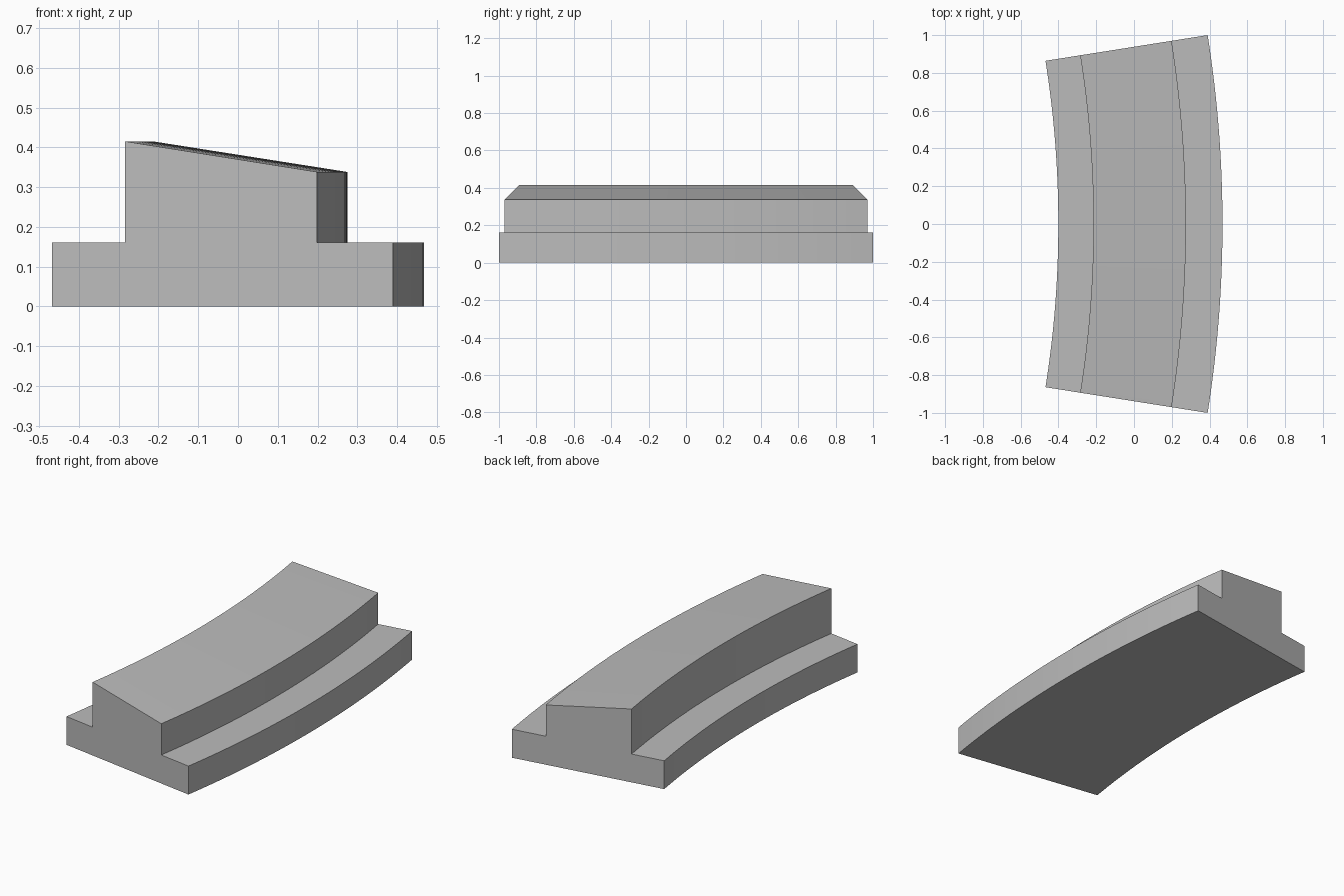
import bpy, bmesh, math

if "Cube" in bpy.data.objects:
    bpy.data.objects.remove(bpy.data.objects["Cube"])

HALF_ANGLE = math.radians(9)
SEGMENTS = 32
CENTRE_X = -5.9235          # axis of the curved sweep

# Stepped cross-section: (radius, height)
PROFILE = [(5.523, 0), (6.392, 0), (6.392, 0.161), (6.1985, 0.161),
           (6.1985, 0.338), (5.709, 0.415), (5.709, 0.16), (5.523, 0.16)]

grey = bpy.data.materials.new("light grey")
grey.diffuse_color = (0.5, 0.5, 0.5, 1)
grey.use_nodes = True
grey.node_tree.nodes["Principled BSDF"].inputs["Base Color"].default_value = grey.diffuse_color

# Curved rail segment: sweep the section along the arc and cap both ends
bm = bmesh.new()
rings = []
for i in range(SEGMENTS + 1):
    a = -HALF_ANGLE + 2 * HALF_ANGLE * i / SEGMENTS
    rings.append([bm.verts.new((CENTRE_X + r * math.cos(a), r * math.sin(a), z))
                  for r, z in PROFILE])
n = len(PROFILE)
for a, b in zip(rings, rings[1:]):
    for j in range(n):
        k = (j + 1) % n
        bm.faces.new((a[j], a[k], b[k], b[j]))
bm.faces.new(rings[0][::-1])
bm.faces.new(rings[-1])
bmesh.ops.recalc_face_normals(bm, faces=bm.faces)

mesh = bpy.data.meshes.new("curved_rail_segment")
bm.to_mesh(mesh)
bm.free()
mesh.materials.append(grey)
rail = bpy.data.objects.new("curved_rail_segment", mesh)
bpy.context.collection.objects.link(rail)

# Smooth along the curve, crisp at the steps
bpy.context.view_layer.objects.active = rail
rail.select_set(True)
bpy.ops.object.shade_smooth_by_angle(angle=math.radians(5))
